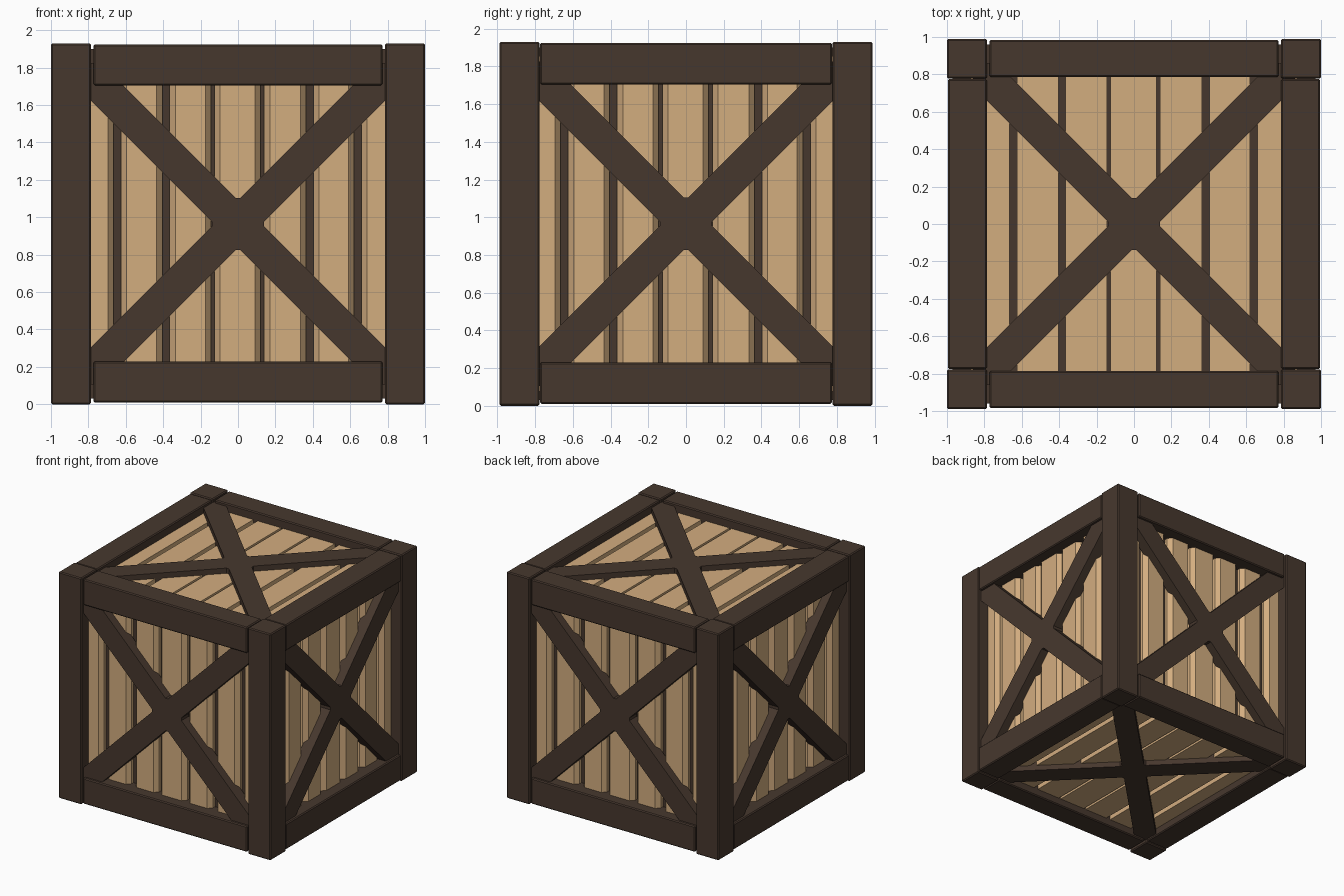
import bpy, bmesh
from mathutils import Vector, Matrix

if "Cube" in bpy.data.objects:
    bpy.data.objects.remove(bpy.data.objects["Cube"])


def material(name, rgb):
    m = bpy.data.materials.new(name)
    m.diffuse_color = (*rgb, 1)
    m.use_nodes = True
    m.node_tree.nodes["Principled BSDF"].inputs["Base Color"].default_value = m.diffuse_color
    return m


TAN = material("light plank wood", (0.650, 0.418, 0.213))
DARK = material("dark frame wood", (0.062, 0.039, 0.027))


def finish(name, bm, mat, bevel=0):
    bmesh.ops.recalc_face_normals(bm, faces=bm.faces)
    me = bpy.data.meshes.new(name)
    bm.to_mesh(me)
    bm.free()
    me.materials.append(mat)
    ob = bpy.data.objects.new(name, me)
    bpy.context.collection.objects.link(ob)
    if bevel:
        mod = ob.modifiers.new("edge bevel", 'BEVEL')
        mod.width = bevel
        mod.segments = 1
    return ob


def box(name, lo, hi, mat, bevel=0):
    lo, hi = Vector(lo), Vector(hi)
    bm = bmesh.new()
    bmesh.ops.create_cube(bm, size=1, matrix=Matrix.Translation((lo + hi) / 2)
                          @ Matrix.Diagonal((*(hi - lo), 1)))
    return finish(name, bm, mat, bevel)


def add_prism(bm, points, offset, matrix):
    """Extrude a closed outline along an offset, placed by a matrix."""
    vs = [bm.verts.new(Vector(p)) for p in points]
    face = bm.faces.new(vs)
    ext = bmesh.ops.extrude_face_region(bm, geom=[face])["geom"]
    top = [g for g in ext if isinstance(g, bmesh.types.BMVert)]
    bmesh.ops.translate(bm, verts=top, vec=offset)
    bmesh.ops.transform(bm, matrix=matrix, verts=vs + top)


H = 1.93

# Corner posts
for sx, xs in ((-1, "left"), (1, "right")):
    for sy, ys in ((-1, "front"), (1, "back")):
        xa, ya = sorted((sx * 0.785, sx)), sorted((sy * 0.777, sy * 0.99))
        box(f"{ys}_{xs}_post", (xa[0], ya[0], 0), (xa[1], ya[1], H), DARK, 0.008)

# Horizontal rails at the top and bottom of each side
for z0, level in ((0.01, "bottom"), (1.705, "top")):
    z1 = z0 + 0.22
    for s, front, side in ((-1, "front", "left"), (1, "back", "right")):
        ya = sorted((s * 0.785, s * 0.985))
        xa = sorted((s * 0.787, s * 0.995))
        box(f"{level}_{front}_rail", (-0.773, ya[0], z0), (0.773, ya[1], z1), DARK, 0.008)
        box(f"{level}_{side}_rail", (xa[0], -0.775, z0), (xa[1], 0.775, z1), DARK, 0.008)

# Dark inner box seen through the plank gaps
box("inner_box", (-0.84, -0.83, 0.13), (0.84, 0.83, H - 0.13), DARK)

# Plank edges across each face, between the gaps
GAPS = [(-0.645, 0.02), (-0.385, 0.02), (-0.135, 0.01),
        (0.13, 0.01), (0.383, 0.02), (0.64, 0.02)]
STARTS = [-0.875] + [c + w for c, w in GAPS]
ENDS = [c - w for c, w in GAPS] + [0.875]

# Each face: across, up, outward, distance from centre, plank recess, chamfer
FACES = {
    "front": ((1, 0, 0), (0, 0, 1), (0, -1, 0), 0.99, 0.10, 0.03),
    "right": ((0, 1, 0), (0, 0, 1), (1, 0, 0), 1.0, 0.10, 0.03),
    "back": ((-1, 0, 0), (0, 0, 1), (0, 1, 0), 0.99, 0.10, 0.03),
    "left": ((0, -1, 0), (0, 0, 1), (-1, 0, 0), 1.0, 0.10, 0.03),
    "top": ((1, 0, 0), (0, 1, 0), (0, 0, 1), H / 2, 0.075, 0),
    "bottom": ((1, 0, 0), (0, -1, 0), (0, 0, -1), H / 2, 0.075, 0),
}

for name, (u, v, n, dist, recess, ch) in FACES.items():
    rot = Matrix((u, v, n)).transposed().to_4x4()
    mat = Matrix.Translation(Vector((0, 0, H / 2)) + Vector(n) * dist) @ rot

    # Planks, chamfered along their long edges on the four sides
    bm = bmesh.new()
    half = 0.85
    for a, b in zip(STARTS, ENDS):
        back, out = -0.175, -recess
        if ch:
            prof = [(a, back), (a, out - 0.035), (a + ch, out),
                    (b - ch, out), (b, out - 0.035), (b, back)]
        else:
            prof = [(a, back), (a, out), (b, out), (b, back)]
        add_prism(bm, [(p, -half, w) for p, w in prof], (0, 2 * half, 0), mat)
    finish(f"{name}_planks", bm, TAN)

    # Crossed brace as one outline, repeated by quarter turns
    bm = bmesh.new()
    k, f, e = 0.127, 0.012, 0.86
    quarter = [(k + f, f), (e, e - k), (e, e), (e - k, e), (f, k + f)]
    outline = []
    for _ in range(4):
        outline += quarter
        quarter = [(-y, x) for x, y in quarter]
    add_prism(bm, [(x, y, -0.13) for x, y in outline], (0, 0, 0.10), mat)
    finish(f"{name}_cross_brace", bm, DARK)
